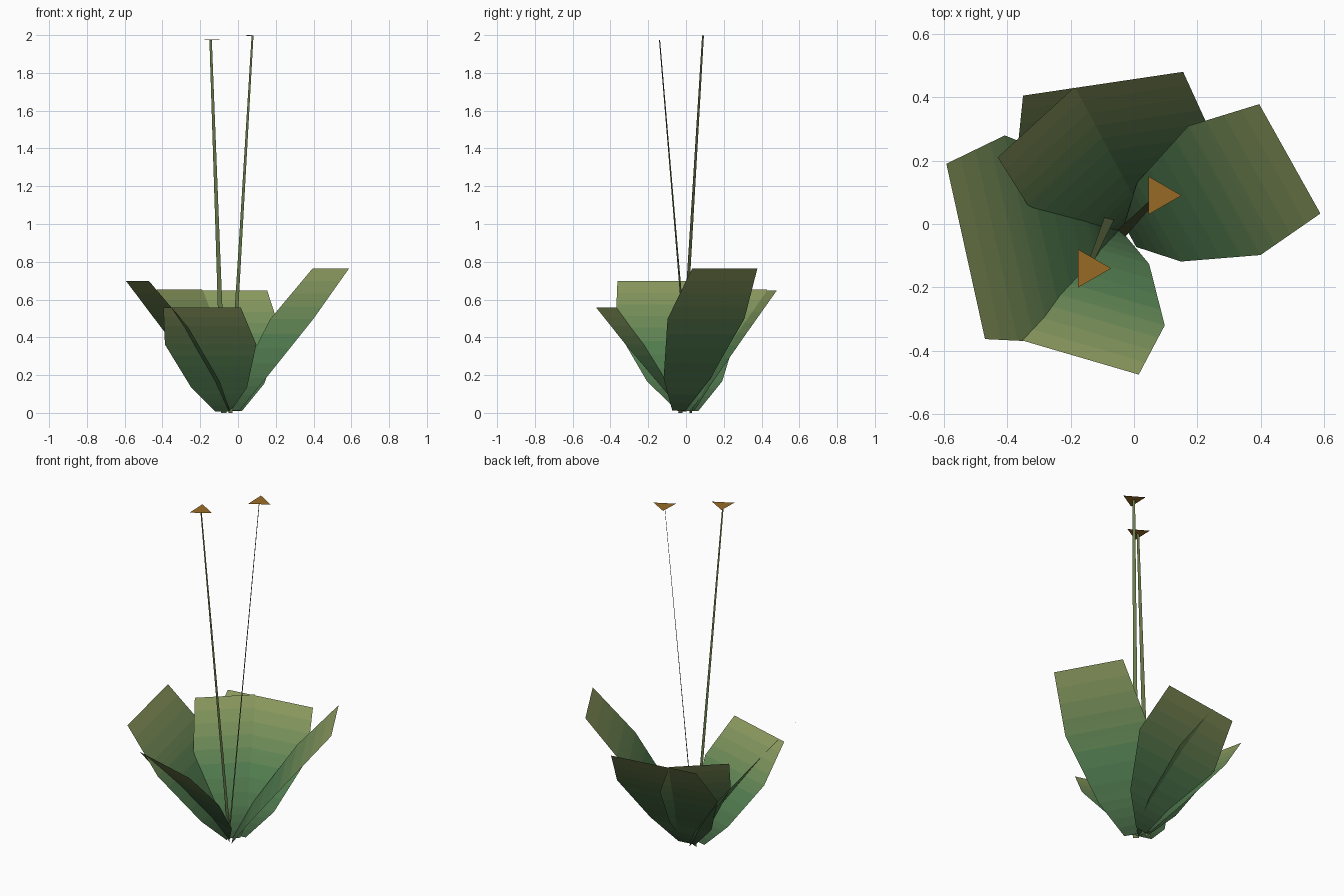
import bpy
from math import cos, sin, pi
from mathutils import Vector

if "Cube" in bpy.data.objects:
    bpy.data.objects.remove(bpy.data.objects["Cube"])


def material(name, rgb):
    m = bpy.data.materials.new(name)
    m.diffuse_color = (*rgb, 1)
    m.use_nodes = True
    m.node_tree.nodes["Principled BSDF"].inputs["Base Color"].default_value = m.diffuse_color
    return m


# Leaf colour runs from dark green at the foot to olive at the tip
FOOT, MID, TIP = Vector((0.04, 0.09, 0.04)), Vector((0.09, 0.22, 0.085)), Vector((0.28, 0.34, 0.12))
SPLIT = 4
LEAF = []
for i in range(3 * SPLIT):
    t = (i + 0.5) / (3 * SPLIT)
    rgb = FOOT.lerp(MID, t / 0.55) if t < 0.55 else MID.lerp(TIP, (t - 0.55) / 0.45)
    LEAF.append(material(f"leaf_{i}", rgb))
STEM = [material("stem_green", (0.14, 0.19, 0.07))]
BLOOM = [material("bloom_ochre", (0.32, 0.15, 0.02))]


def add_mesh(name, verts, faces, mats):
    me = bpy.data.meshes.new(name)
    me.from_pydata(verts, [], faces)
    for m in mats:
        me.materials.append(m)
    for i, p in enumerate(me.polygons):
        p.material_index = min(i, len(mats) - 1)
        p.use_smooth = True
    ob = bpy.data.objects.new(name, me)
    bpy.context.collection.objects.link(ob)
    return ob


def ribbon(name, rows, across, mats, split=1):
    """Single-sided strip; rows are (centre, half width)."""
    fine = [rows[0]]
    for (c0, w0), (c1, w1) in zip(rows, rows[1:]):
        for k in range(1, split + 1):
            t = k / split
            fine.append((c0.lerp(c1, t), w0 + (w1 - w0) * t))
    verts = []
    for c, w in fine:
        verts += [c - across * w, c + across * w]
    faces = [(2 * i, 2 * i + 1, 2 * i + 3, 2 * i + 2) for i in range(len(fine) - 1)]
    return add_mesh(name, verts, faces, mats)


# Leaves: base xy, two tip corners xy, tip height
LEAVES = {
    "right_leaf": ((-0.012, -0.038), (0.588, 0.033), (0.395, 0.378), 0.765),
    "back_leaf": ((-0.03, 0.035), (0.155, 0.48), (-0.35, 0.405), 0.647),
    "back_left_leaf": ((-0.025, 0.0), (-0.19, 0.43), (-0.43, 0.21), 0.652),
    "left_leaf": ((-0.055, 0.01), (-0.47, -0.363), (-0.592, 0.19), 0.697),
    "front_leaf": ((-0.08, -0.01), (-0.395, -0.355), (0.015, -0.475), 0.557),
}
# Fraction along, fraction of height, width relative to the tip
ROWS = [(0, 0.015, 0.2), (0.18, 0.24, 0.72), (0.59, 0.65, 1.18), (1, 1, 1)]

for name, (base, a, b, h) in LEAVES.items():
    base, a, b = (Vector((*p, 0)) for p in (base, a, b))
    tip, half = (a + b) / 2, (a - b).length / 2
    rows = [(base.lerp(tip, f) + Vector((0, 0, z * h)), w * half) for f, z, w in ROWS]
    ribbon(name, rows, (a - b).normalized(), LEAF, SPLIT)

# Flat flower stems, each carrying a nearly horizontal triangular bloom
STEMS = [((-0.04, -0.03, 0.0), (0.077, 0.09, 1.998)),
         ((-0.075, 0.025, 0.0), (-0.145, -0.14, 1.975))]
for i, (foot, top) in enumerate(STEMS, 1):
    foot, top = Vector(foot), Vector(top)
    lean = top - foot
    across = Vector((lean.y, -lean.x, 0)).normalized()
    ribbon(f"stem_{i}", [(foot, 0.016), (foot.lerp(top, 0.5), 0.011), (top, 0.007)], across, STEM)
    tri = [top + Vector((0.07 * cos(k * 2 * pi / 3) + 0.003, 0.07 * sin(k * 2 * pi / 3),
                         0.002 * sin(k * 2 * pi / 3)))
           for k in range(3)]
    add_mesh(f"bloom_{i}", tri, [(0, 1, 2)], BLOOM)
